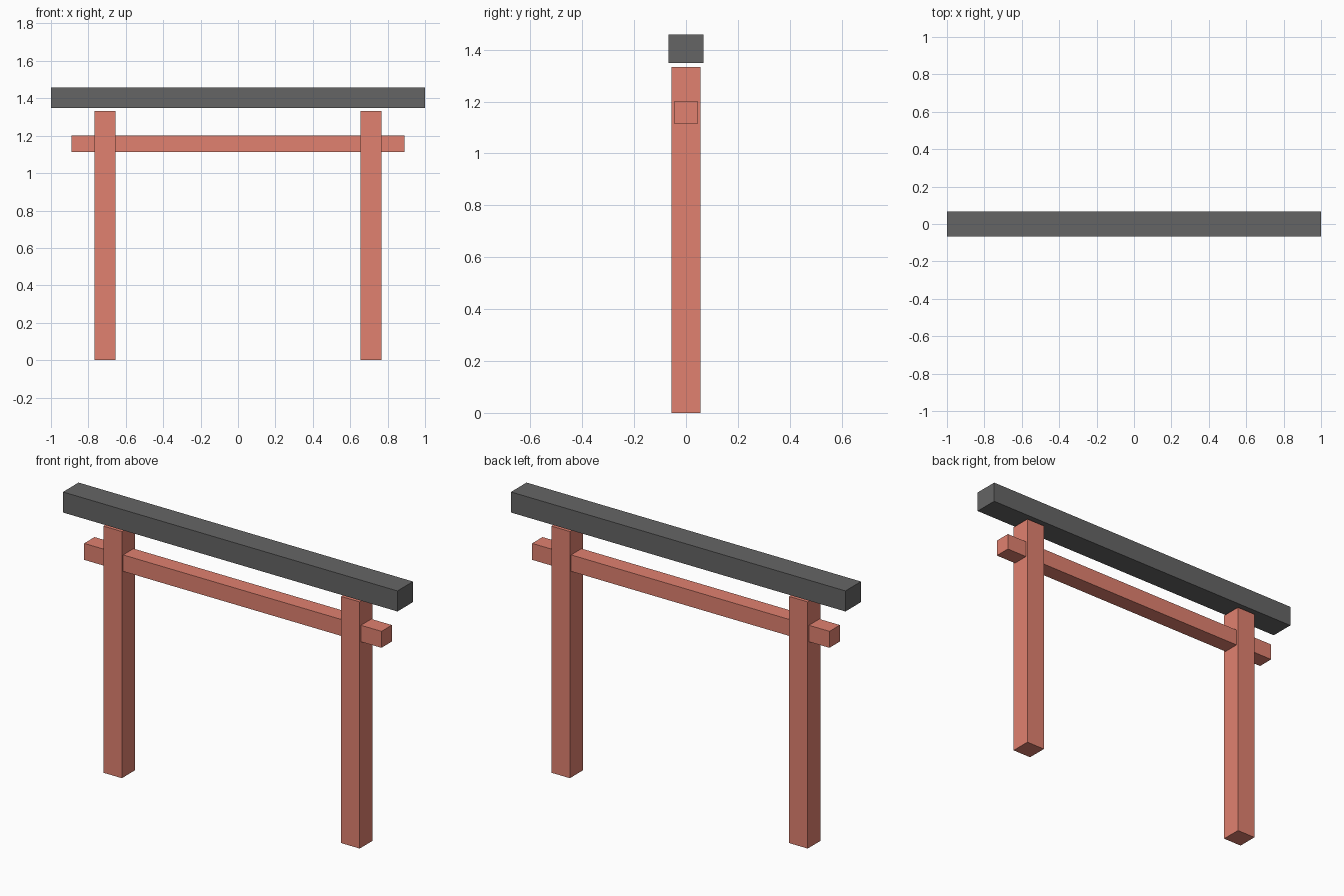
import bpy

if "Cube" in bpy.data.objects:
    bpy.data.objects.remove(bpy.data.objects["Cube"])


def material(name, color):
    mat = bpy.data.materials.new(name)
    mat.diffuse_color = color
    mat.use_nodes = True
    mat.node_tree.nodes["Principled BSDF"].inputs["Base Color"].default_value = mat.diffuse_color
    return mat


def box(name, size, center, mat):
    bpy.ops.mesh.primitive_cube_add(size=1, location=center)
    obj = bpy.context.object
    obj.name = name
    obj.scale = size
    bpy.ops.object.transform_apply(location=False, rotation=False, scale=True)
    obj.data.materials.append(mat)
    return obj


red = material("red_paint", (0.75, 0.22, 0.16, 1))
black = material("black_paint", (0.13, 0.13, 0.13, 1))

# Two square posts
POST_H = 1.333
for side, x in (("left", -0.711), ("right", 0.711)):
    box(side + "_post", (0.111, 0.111, POST_H), (x, 0, POST_H / 2), red)

# Tie beam running through the posts
box("tie_beam", (1.778, 0.089, 0.089), (0, 0, 1.158), red)

# Top lintel, with a slim gap above the posts
box("top_lintel", (2.0, 0.133, 0.111), (0, 0, 1.4035), black)
